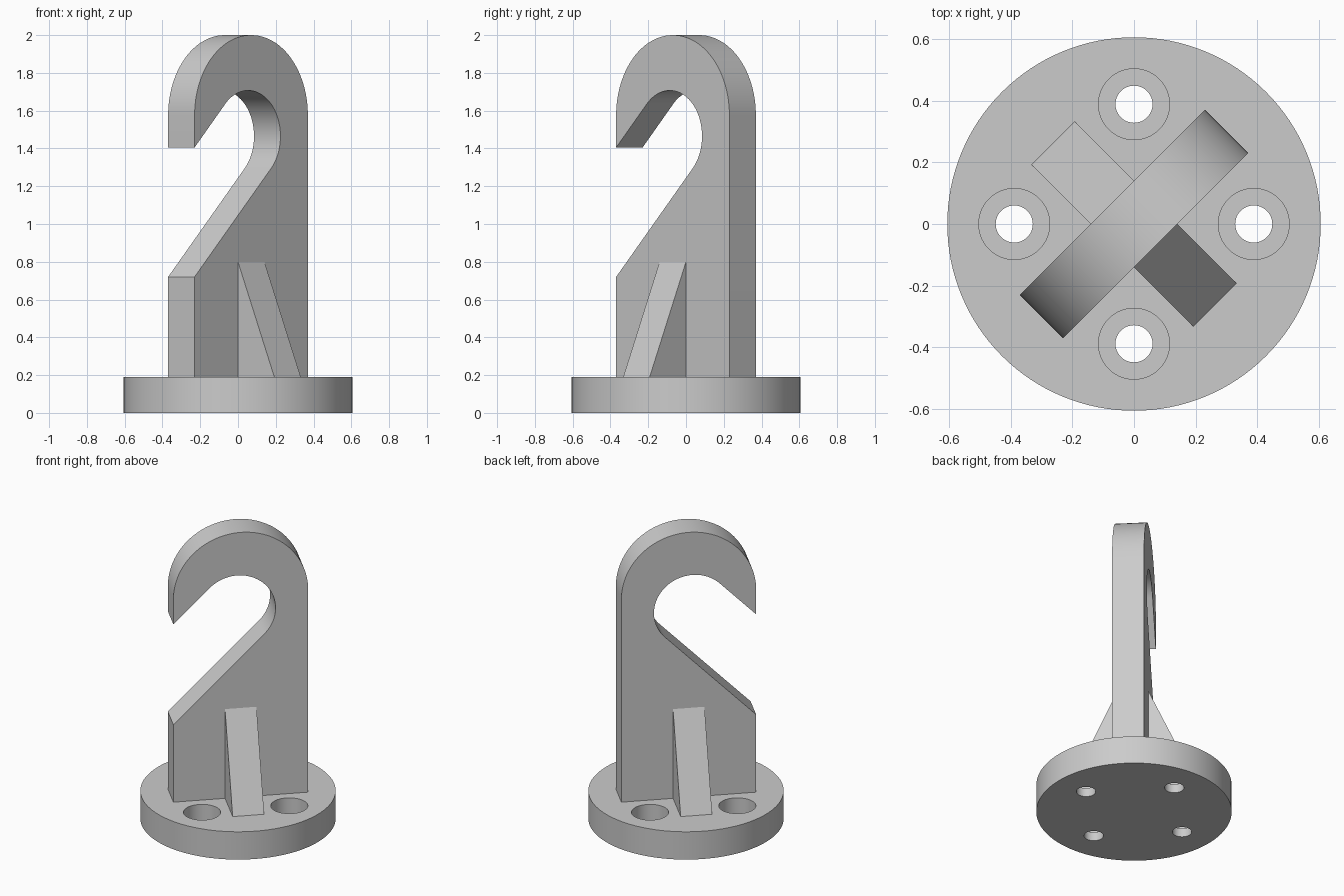
import bpy
import bmesh
from math import cos, sin, radians
from mathutils import Matrix

if "Cube" in bpy.data.objects:
    bpy.data.objects.remove(bpy.data.objects["Cube"])

grey = bpy.data.materials.new("light grey")
grey.use_nodes = True
colour = (0.6, 0.6, 0.6, 1)
grey.diffuse_color = colour
grey.node_tree.nodes["Principled BSDF"].inputs["Base Color"].default_value = colour

BASE_TOP = 0.19
HALF_LENGTH = 0.424
HALF_THICK = 0.099


def add_object(name, bm):
    bmesh.ops.recalc_face_normals(bm, faces=bm.faces)
    mesh = bpy.data.meshes.new(name)
    bm.to_mesh(mesh)
    bm.free()
    mesh.materials.append(grey)
    obj = bpy.data.objects.new(name, mesh)
    bpy.context.collection.objects.link(obj)
    return obj


def select_only(obj):
    bpy.ops.object.select_all(action='DESELECT')
    obj.select_set(True)
    bpy.context.view_layer.objects.active = obj


def smooth(obj):
    select_only(obj)
    bpy.ops.object.shade_smooth_by_angle(angle=radians(30))


def arc(cx, cz, r, start, end, steps):
    angles = [radians(start + (end - start) * i / steps) for i in range(steps + 1)]
    return [(cx + r * cos(a), cz + r * sin(a)) for a in angles]


def prism(name, profile, turn):
    """Upright profile, extruded evenly about its plane and turned about z."""
    bm = bmesh.new()
    face = bm.faces.new([bm.verts.new((x, -HALF_THICK, z)) for x, z in profile])
    out = bmesh.ops.extrude_face_region(bm, geom=[face])
    new_verts = [g for g in out["geom"] if isinstance(g, bmesh.types.BMVert)]
    bmesh.ops.translate(bm, verts=new_verts, vec=(0, 2 * HALF_THICK, 0))
    bmesh.ops.rotate(bm, verts=bm.verts, matrix=Matrix.Rotation(radians(turn), 3, 'Z'))
    return add_object(name, bm)


def cylinder(name, r, z0, z1, x=0, y=0, sides=64):
    bm = bmesh.new()
    bmesh.ops.create_cone(bm, cap_ends=True, segments=sides, radius1=r, radius2=r,
                          depth=z1 - z0, matrix=Matrix.Translation((x, y, (z0 + z1) / 2)))
    return add_object(name, bm)


def cut(target, cutter):
    mod = target.modifiers.new("hole", 'BOOLEAN')
    mod.operation = 'DIFFERENCE'
    mod.solver = 'EXACT'
    mod.object = cutter
    select_only(target)
    bpy.ops.object.modifier_apply(modifier=mod.name)
    bpy.data.objects.remove(cutter)


# Round base with four counterbored screw holes
base = cylinder("base_disc", 0.605, 0, BASE_TOP, sides=128)
for i in range(4):
    a = radians(90 * i)
    x, y = 0.388 * cos(a), 0.388 * sin(a)
    cut(base, cylinder("counterbore_cutter", 0.115, 0.06, 0.3, x, y))
    cut(base, cylinder("screw_cutter", 0.06, -0.1, 0.1, x, y))
smooth(base)

# Hook plate, set diagonally on the base
hook_profile = [(-HALF_LENGTH, BASE_TOP), (HALF_LENGTH, BASE_TOP)]
hook_profile += arc(0, 2 - HALF_LENGTH, HALF_LENGTH, 0, 180, 48)
hook_profile += [(-HALF_LENGTH, 1.405)]
hook_profile += arc(-0.023, 1.465, 0.242, 135, -45, 40)
hook_profile += [(-HALF_LENGTH, 0.72)]
smooth(prism("hook_plate", hook_profile, 45))

# Sloping ribs bracing both faces of the plate
rib_profile = [(0, BASE_TOP), (0.371, BASE_TOP), (HALF_THICK, 0.8), (0, 0.8)]
prism("front_rib", rib_profile, -45)
prism("back_rib", rib_profile, 135)
